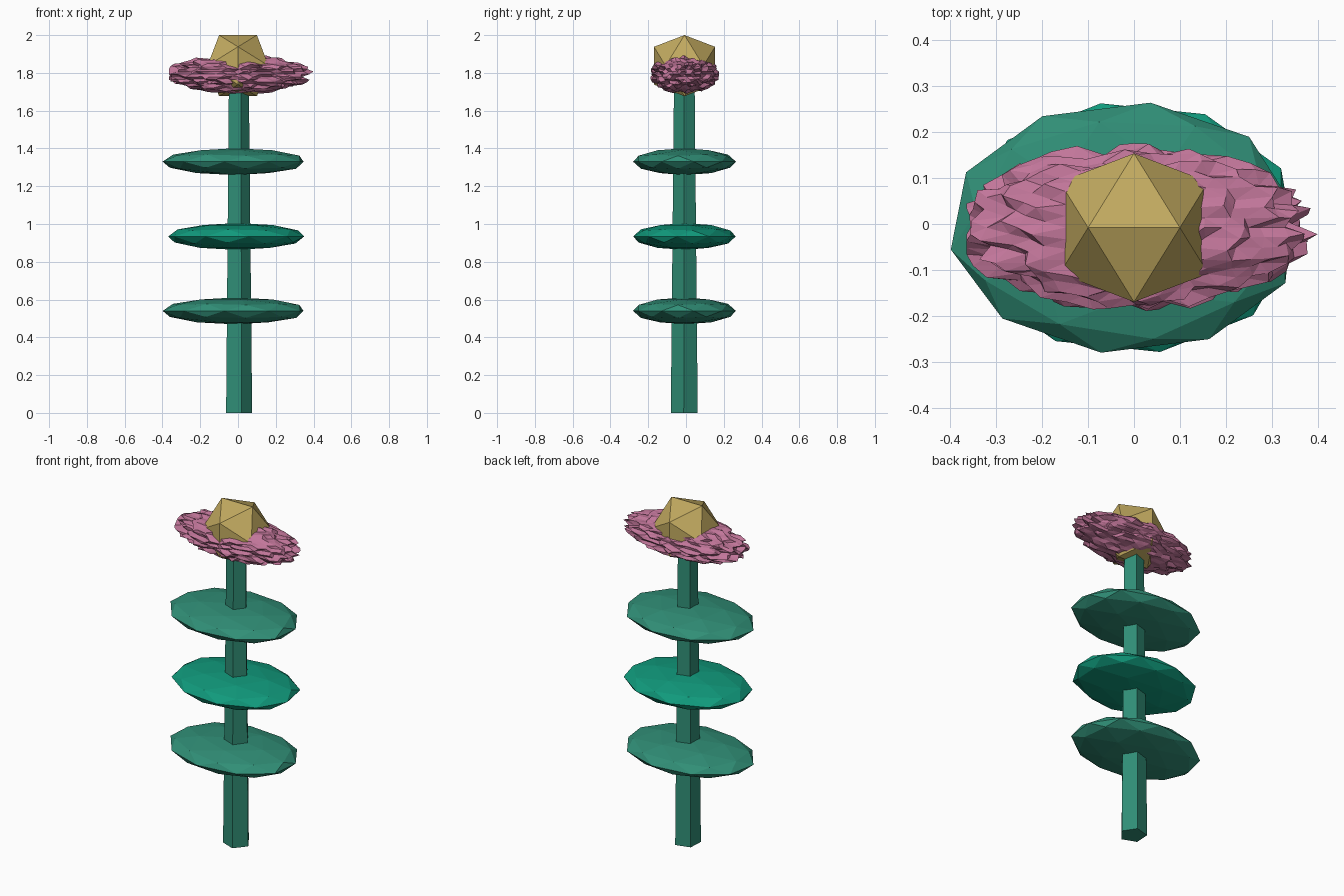
import bpy, bmesh, math, random
from mathutils import Matrix, Vector

if "Cube" in bpy.data.objects:
    bpy.data.objects.remove(bpy.data.objects["Cube"])

random.seed(4)
CY = -0.008  # shared axis of the plant


def material(name, rgb):
    m = bpy.data.materials.new(name)
    lin = [(c / 255 / 12.92) if c < 11 else ((c / 255 + 0.055) / 1.055) ** 2.4 for c in rgb]
    m.diffuse_color = (*lin, 1)
    m.use_nodes = True
    m.node_tree.nodes["Principled BSDF"].inputs["Base Color"].default_value = m.diffuse_color
    return m


def finish(name, bm, mat):
    bmesh.ops.recalc_face_normals(bm, faces=bm.faces)
    mesh = bpy.data.meshes.new(name)
    bm.to_mesh(mesh)
    bm.free()
    mesh.materials.append(mat)
    ob = bpy.data.objects.new(name, mesh)
    bpy.context.collection.objects.link(ob)
    return ob


green = material("stem_green", (48, 142, 118))
bright = material("bright_green", (16, 154, 124))
pink = material("petal_pink", (194, 118, 154))
gold = material("centre_gold", (194, 170, 96))

# five-sided tapered stem
bm = bmesh.new()
bmesh.ops.create_cone(bm, cap_ends=True, segments=5, radius1=0.075, radius2=0.057, depth=1.8)
first = min(bm.verts, key=lambda v: math.atan2(v.co.y, v.co.x) % (2 * math.pi))
turn = math.radians(-3) - math.atan2(first.co.y, first.co.x)
bmesh.ops.rotate(bm, verts=bm.verts, matrix=Matrix.Rotation(turn, 3, 'Z'))
bmesh.ops.translate(bm, verts=bm.verts, vec=(0, CY, 0.9))
finish("stem", bm, green)


# flattened faceted leaf discs, blunt where the ends are cut off
def leaf(name, z, cx, rx, lo, hi, turn, mat):
    bm = bmesh.new()
    bmesh.ops.create_icosphere(bm, subdivisions=2, radius=1)
    bmesh.ops.rotate(bm, verts=bm.verts, matrix=Matrix.Rotation(math.radians(turn), 3, 'Z'))
    for v in bm.verts:
        x = min(max(cx + v.co.x * rx, lo), hi)
        v.co = (x, CY + v.co.y * 0.275, z + v.co.z * 0.071)
    finish(name, bm, mat)


leaf("lower_leaf", 0.54, -0.018, 0.387, -0.405, 0.347, -8, green)
leaf("middle_leaf", 0.934, -0.008, 0.372, -0.37, 0.35, 10, bright)
leaf("upper_leaf", 1.33, -0.018, 0.387, -0.405, 0.347, -8, green)

# spiky petal mass: ellipsoid with random radial spikes
bm = bmesh.new()
bmesh.ops.create_icosphere(bm, subdivisions=4, radius=1)
for v in bm.verts:
    k = random.uniform(0.84, 1.03)
    x = max(v.co.x * k * 0.39, -0.365)
    v.co = (x, CY + v.co.y * k * 0.182, 1.793 + v.co.z * k * 0.106)
tip = max(bm.verts, key=lambda v: v.co.x)
tip.co.x = 0.4
finish("petals", bm, pink)

# icosahedral flower centre with an edge on top
bm = bmesh.new()
a, b = 0.1, 0.1618
for s in (-1, 1):
    for t in (-1, 1):
        for p in ((s * a, 0, t * b), (0, s * b, t * a), (s * b, t * a, 0)):
            bm.verts.new(Vector(p) + Vector((0, CY, 2 - b)))
bmesh.ops.convex_hull(bm, input=bm.verts)
finish("flower_centre", bm, gold)
